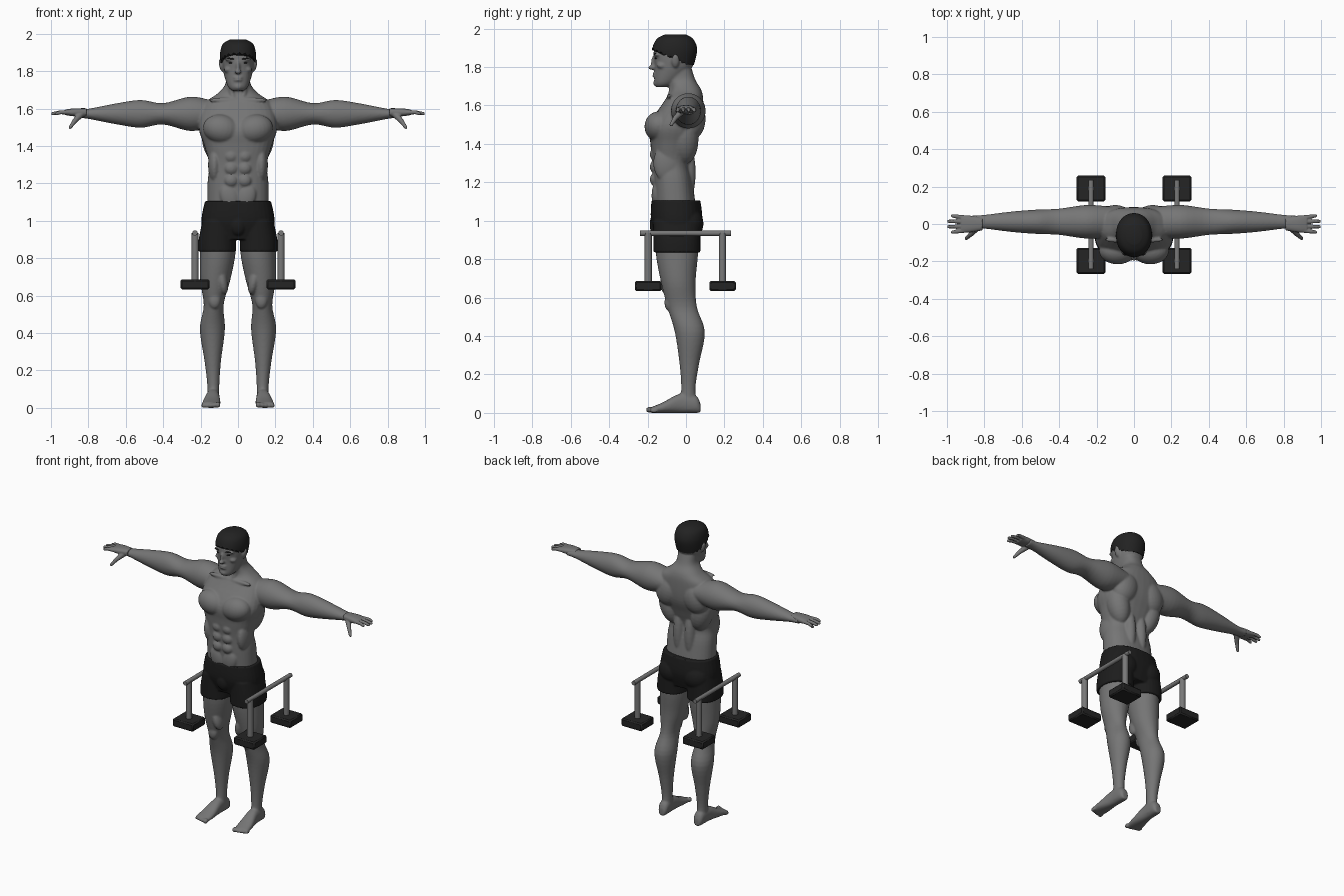
import bpy, bmesh, math
from mathutils import Vector, Matrix

cube = bpy.data.objects.get("Cube")
if cube:
    bpy.data.objects.remove(cube, do_unlink=True)


def make_material(name, value):
    material = bpy.data.materials.new(name)
    material.use_nodes = True
    color = (value, value, value, 1)
    material.diffuse_color = color
    shader = material.node_tree.nodes["Principled BSDF"]
    shader.inputs["Base Color"].default_value = color
    return material


SKIN = make_material("skin grey", .18)
STEEL = make_material("steel grey", .19)
HAIR = make_material("hair black", .016)
CLOTH = make_material("cloth black", .012)
RUBBER = make_material("rubber black", .018)
SIDES = {"left": 1, "right": -1}


def finish(bm, name, material, voxel=None, smoothing=2):
    """Turn a bmesh into an object, fused by remeshing if a voxel size is given."""
    bmesh.ops.recalc_face_normals(bm, faces=bm.faces)
    mesh = bpy.data.meshes.new(name)
    bm.to_mesh(mesh)
    bm.free()
    mesh.materials.append(material)
    mesh.shade_smooth()
    mesh.set_sharp_from_angle(angle=math.radians(40))
    part = bpy.data.objects.new(name, mesh)
    bpy.context.scene.collection.objects.link(part)
    if voxel:
        remesh = part.modifiers.new("fuse", 'REMESH')
        remesh.mode = 'VOXEL'
        remesh.voxel_size = voxel
        remesh.use_smooth_shade = True
        soften = part.modifiers.new("soften", 'SMOOTH')
        soften.iterations = smoothing


def spline(rows, steps=5):
    """Smooth the rows with a curve that passes through each of them."""
    rows = [Vector(row) for row in rows]
    last = len(rows) - 1
    for i in range(last):
        before, start, end, after = rows[max(i - 1, 0)], rows[i], rows[i + 1], rows[min(i + 2, last)]
        leave, arrive = (end - before) / 2, (after - start) / 2
        for step in range(steps):
            t = step / steps
            ease = t * t * (3 - 2 * t)
            yield (start.lerp(end, ease) + leave * t * (1 - t) ** 2 - arrive * t * t * (1 - t))
    yield rows[last]


def squared(value, power):
    return math.copysign(abs(value) ** (2 / power), value)


def loft(bm, axis, rows, side=1, power=2, count=32):
    """Each row holds a position on the axis, the ring's centre and its two radii."""
    rings = []
    for along, u, v, u_radius, v_radius in spline(rows):
        ring = []
        for i in range(count):
            angle = math.tau * i / count
            a = u + u_radius * squared(math.cos(angle), power)
            b = v + v_radius * squared(math.sin(angle), power)
            x, y, z = {'X': (along, a, b), 'Y': (a, along, b), 'Z': (a, b, along)}[axis]
            ring.append(bm.verts.new((x * side, y, z)))
        rings.append(ring)
    for lower, upper in zip(rings, rings[1:]):
        for i in range(count):
            bm.faces.new((lower[i - 1], lower[i], upper[i], upper[i - 1]))
    bm.faces.new(rings[0])
    bm.faces.new(rings[-1])


def upright(rows):
    """Rings on the middle plane from height, half width, front and back."""
    return [(z, 0, (front + back) / 2, width, (back - front) / 2) for z, width, front, back in rows]


def single(bm, at, size, tilt=0):
    """Ellipsoid, tilted in the front plane."""
    placing = Matrix.Translation(at) @ Matrix.Rotation(tilt, 4, 'Y') @ Matrix.Diagonal((*size, 1))
    bmesh.ops.create_uvsphere(bm, u_segments=24, v_segments=14, radius=1, matrix=placing)


def pair(bm, at, size, tilt=0):
    x, y, z = at
    for side in SIDES.values():
        single(bm, (x * side, y, z), size, tilt * side)


def tube(bm, start, end, start_radius, end_radius):
    start, end = Vector(start), Vector(end)
    turn = (end - start).to_track_quat('Z', 'Y').to_matrix().to_4x4()
    bmesh.ops.create_cone(bm, cap_ends=True, segments=20, radius1=start_radius, radius2=end_radius,
                          depth=(end - start).length, matrix=Matrix.Translation((start + end) / 2) @ turn)


def chain(bm, side, joints):
    """Tapered tubes through joints of x, y, z and radius, with round ends."""
    joints = [(Vector((x * side, y, z)), radius) for x, y, z, radius in joints]
    for (start, start_radius), (end, end_radius) in zip(joints, joints[1:]):
        tube(bm, start, end, start_radius, end_radius)
    for centre, radius in joints:
        single(bm, at=centre, size=(radius, radius, radius))


# Torso and neck
body = bmesh.new()
TORSO = [(1, .165, -.16, .06), (1.2, .163, -.17, .035), (1.3, .154, -.175, .02),
         (1.4, .18, -.185, .05), (1.5, .21, -.19, .085), (1.62, .185, -.115, .09),
         (1.68, .11, -.08, .08), (1.73, .068, -.09, .05), (1.79, .064, -.1, .03)]
loft(body, 'Z', upright(TORSO), power=2.4)
for row in range(3):
    pair(body, at=(.036, -.162, 1.215 + row * .065), size=(.036, .026, .034))
chest = pair(body, at=(.088, -.142, 1.49), size=(.1, .074, .078), tilt=-.2)
lower_abdomen = pair(body, at=(.045, -.155, 1.13), size=(.05, .024, .07), tilt=.3)
# Flanks, shoulder blades, broad back, lower back, collar bones
pair(body, at=(.125, -.1, 1.3), size=(.035, .07, .1))
pair(body, at=(.1, .03, 1.53), size=(.09, .072, .11), tilt=-.3)
pair(body, at=(.12, -.01, 1.42), size=(.07, .075, .13), tilt=.25)
pair(body, at=(.042, .005, 1.25), size=(.038, .045, .16))
pair(body, at=(.06, -.085, 1.645), size=(.1, .016, .014))

# Head: skull, brow ridge, cheek bones, nose, lips, chin, ears
HEAD = [(1.695, .03, -.155, -.09), (1.72, .055, -.164, -.05), (1.8, .079, -.163, .033),
        (1.88, .085, -.168, .05), (1.935, .07, -.145, .03), (1.96, .03, -.1, -.01)]
loft(body, 'Z', upright(HEAD), power=2.2)
pair(body, at=(.036, -.148, 1.862), size=(.036, .02, .011), tilt=-.1)
pair(body, at=(.05, -.125, 1.81), size=(.026, .028, .018), tilt=.3)
single(body, at=(0, -.164, 1.82), size=(.011, .02, .04))
single(body, at=(0, -.176, 1.797), size=(.018, .022, .012))
for lip in (1.752, 1.766):
    single(body, at=(0, -.159, lip), size=(.025, .016, .007))
single(body, at=(0, -.15, 1.717), size=(.027, .021, .02))
pair(body, at=(.09, -.055, 1.832), size=(.011, .02, .036), tilt=.2)

# Arms, legs and feet
ARM = [(.12, .08, .065), (.25, .09, .092), (.4, .07, .057), (.52, .065, .074),
       (.65, .055, .056), (.8, .037, .027), (.87, .035, .02)]
LEG = [(.95, .108, -.045, .09, .11), (.83, .108, -.047, .095, .11), (.68, .122, -.04, .08, .09),
       (.55, .13, -.02, .053, .077), (.42, .137, .02, .067, .078), (.25, .135, .017, .044, .05),
       (.12, .132, .012, .032, .037), (.02, .132, .012, .032, .05)]
FOOT = [(.075, .02, .05), (.05, .033, .09), (-.03, .036, .1), (-.12, .048, .055), (-.18, .048, .03)]
for side in SIDES.values():
    loft(body, 'X', [(x, .012, 1.572, depth, height) for x, depth, height in ARM], side)
    loft(body, 'Z', LEG, side)
    loft(body, 'Y', [(y, .132 - .08 * min(y, 0), height / 2, width, height / 2)
                     for y, width, height in FOOT], side, power=2.3)
    chain(body, side, [(.02, -.085, 1.63, .014), (.055, -.05, 1.79, .016)])
# Kneecaps, inner thighs and toes
pair(body, at=(.125, -.09, .575), size=(.032, .022, .045))
pair(body, at=(.085, -.09, .68), size=(.03, .045, .075), tilt=.2)
for toe in range(5):
    size = .016 - .0015 * toe
    pair(body, at=(.108 + .02 * toe, -.19 + .006 * toe, size), size=(size * .9, .02, size))
finish(body, "body", SKIN, voxel=.006, smoothing=5)

# Hands: palm, four fingers and a thumb
PALM = [(.81, .034, .022), (.88, .045, .021), (.925, .045, .014)]
for label, side in SIDES.items():
    hand = bmesh.new()
    loft(hand, 'X', [(x, 0, 1.58, depth, height) for x, depth, height in PALM], side, power=2.6)
    for finger in range(4):
        offset = finger - 1.5
        tip = .993 - .01 * offset ** 2
        chain(hand, side, [(.9, .023 * offset, 1.58, .012), (.95, .027 * offset, 1.58, .0105),
                           (tip, .029 * offset, 1.573, .009)])
    chain(hand, side, [(.84, -.02, 1.57, .019), (.872, -.055, 1.535, .013), (.897, -.077, 1.5, .009)])
    finish(hand, label + "_hand", SKIN, voxel=.004)

# Shorts: waist, legs, seat and front
shorts = bmesh.new()
loft(shorts, 'Z', upright([(1.105, .177, -.18, .075), (1, .196, -.182, .085), (.9, .18, -.15, .06)]),
     power=2.4)
for side in SIDES.values():
    loft(shorts, 'Z', [(z, width + .01, -.047, width, .122) for z, width in ((1, .09), (.9, .1), (.835, .101))],
         side, power=2.3)
pair(shorts, at=(.09, .015, .985), size=(.088, .076, .085))
single(shorts, at=(0, -.155, .98), size=(.045, .034, .06))
finish(shorts, "shorts", CLOTH, voxel=.006)

# Hair: cap over the skull with a slanted, jagged hairline
hair = bmesh.new()
cap = [(z + .01, width + .011, front - .008, back + .008) for z, width, front, back in HEAD[2:]]
loft(hair, 'Z', upright(cap), power=2.1, count=96)
for vert in hair.verts:
    angle = math.atan2(vert.co.y + .06, vert.co.x)
    hairline = 1.815 - .45 * vert.co.y + .006 * math.sin(angle * 24)
    vert.co.z = max(vert.co.z, hairline)
finish(hair, "hair", HAIR)

# Eyebrows and eyes
brows = bmesh.new()
pair(brows, at=(.038, -.161, 1.867), size=(.024, .008, .0045), tilt=-.12)
finish(brows, "eyebrows", HAIR)
eyes = bmesh.new()
pair(eyes, at=(.036, -.156, 1.845), size=(.015, .007, .004))
finish(eyes, "eyes", HAIR)

# Parallel bars: rail, two posts and two block feet on each side
POSTS = {"front": -.197, "back": .19}
for label, side in SIDES.items():
    x, top = .23 * side, .935
    bars = bmesh.new()
    tube(bars, (x, -.24, top), (x, .235, top), .014, .014)
    for place, y in POSTS.items():
        tube(bars, (x, y, .67), (x, y, top), .019, .019)
        block = bmesh.new()
        placing = Matrix.Translation((x, y, .66)) @ Matrix.Diagonal((.155, .138, .053, 1))
        bmesh.ops.create_cube(block, size=1, matrix=placing)
        bmesh.ops.bevel(block, geom=block.edges[:], offset=.008, segments=1, affect='EDGES')
        finish(block, label + "_" + place + "_bar_foot", RUBBER)
    finish(bars, label + "_bar", STEEL)
